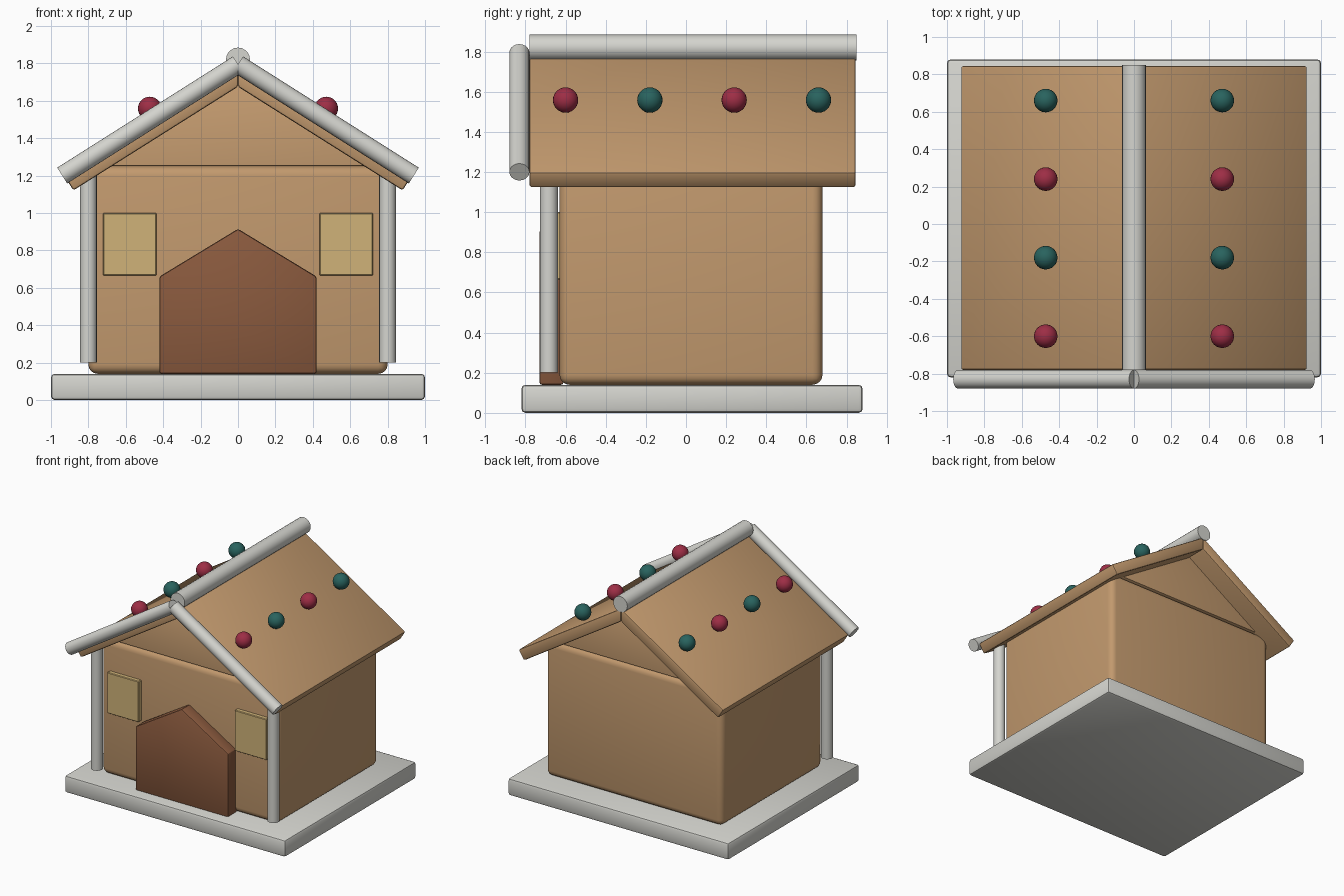
import bpy
import bmesh
from math import atan, cos, sin, pi
from mathutils import Vector

cube = bpy.data.objects.get("Cube")
if cube:
    bpy.data.objects.remove(cube, do_unlink=True)


def material(name, rgb):
    mat = bpy.data.materials.new(name)
    mat.use_nodes = True
    mat.diffuse_color = (*rgb, 1)
    mat.node_tree.nodes["Principled BSDF"].inputs["Base Color"].default_value = (*rgb, 1)
    return mat


GINGER = material("gingerbread", (0.54, 0.32, 0.155))
ICING = material("white icing", (0.66, 0.66, 0.62))
CHOCOLATE = material("chocolate brown", (0.25, 0.10, 0.047))
YELLOW = material("window yellow", (0.63, 0.45, 0.19))
RED = material("candy red", (0.34, 0.027, 0.06))
GREEN = material("candy green", (0.022, 0.125, 0.113))


def finish(obj, name, mat):
    obj.name = name
    obj.data.name = name
    obj.data.materials.append(mat)
    bpy.ops.object.select_all(action="DESELECT")
    obj.select_set(True)
    bpy.context.view_layer.objects.active = obj
    bpy.ops.object.shade_smooth_by_angle(angle=pi / 6)
    return obj


def prism(name, profile, y0, y1, mat, bevel, segments=2):
    """Extrude an xz outline from y0 to y1 and round its edges."""
    bm = bmesh.new()
    face = bm.faces.new([bm.verts.new((x, y0, z)) for x, z in profile])
    side = bmesh.ops.extrude_face_region(bm, geom=[face])["geom"]
    verts = [v for v in side if isinstance(v, bmesh.types.BMVert)]
    bmesh.ops.translate(bm, verts=verts, vec=(0, y1 - y0, 0))
    bmesh.ops.recalc_face_normals(bm, faces=bm.faces)
    bmesh.ops.bevel(bm, geom=bm.edges[:], offset=bevel, segments=segments,
                    profile=0.5, affect="EDGES")
    mesh = bpy.data.meshes.new(name)
    bm.to_mesh(mesh)
    bm.free()
    obj = bpy.data.objects.new(name, mesh)
    bpy.context.collection.objects.link(obj)
    return finish(obj, name, mat)


def box(name, x0, x1, y0, y1, z0, z1, mat, bevel, segments=2):
    outline = [(x0, z0), (x1, z0), (x1, z1), (x0, z1)]
    return prism(name, outline, y0, y1, mat, bevel, segments)


def rod(name, start, end, radius, mat):
    start, end = Vector(start), Vector(end)
    axis = end - start
    bpy.ops.mesh.primitive_cylinder_add(vertices=20, radius=radius, depth=axis.length,
                                        location=(start + end) / 2)
    obj = bpy.context.object
    obj.rotation_euler = axis.to_track_quat("Z", "Y").to_euler()
    return finish(obj, name, mat)


# Snowy ground slab and walls
box("base", -1, 1, -0.82, 0.88, 0, 0.14, ICING, 0.02)
box("walls", -0.8, 0.8, -0.63, 0.68, 0.14, 1.25, GINGER, 0.05, 4)

# Gable wall under the roof
prism("gable", [(-0.71, 1.25), (0.71, 1.25), (0, 1.70)], -0.625, 0.675, GINGER, 0.01)

# Pointed door
prism("door", [(-0.42, 0.14), (0.42, 0.14), (0.42, 0.66), (0, 0.915), (-0.42, 0.66)],
      -0.73, -0.61, CHOCOLATE, 0.012)

# Roof measurements: underside ridge height, pitch and thickness
RIDGE, SLOPE, THICK = 1.675, 0.63, 0.09
pitch = atan(SLOPE)
TOP = RIDGE + THICK / cos(pitch)
EAVE = 0.88
nx, nz = sin(pitch), cos(pitch)

# Parts mirrored on both sides
for side, s in (("left", 1), ("right", -1)):
    eave_z = RIDGE - EAVE * SLOPE
    outline = [(0, RIDGE), (s * EAVE, eave_z),
               (s * (EAVE + THICK * nx), eave_z + THICK * nz), (0, TOP)]
    prism(side + "_roof", outline, -0.78, 0.845, GINGER, 0.012)

    rod(side + "_roof_trim", (0, -0.83, 1.795), (s * 0.94, -0.83, 1.2), 0.05, ICING)
    rod(side + "_post", (s * 0.8, -0.683, 0.2), (s * 0.8, -0.683, 1.2), 0.045, ICING)

    xa, xb = sorted((s * 0.435, s * 0.722))
    box(side + "_window", xa, xb, -0.665, -0.62, 0.665, 1.0, YELLOW, 0.005, 1)

    # Candy balls resting on the roof
    radius = 0.063
    x = 0.472
    z = TOP - (x - radius * nx) * SLOPE + radius * nz
    for i in range(4):
        bpy.ops.mesh.primitive_uv_sphere_add(segments=24, ring_count=14, radius=radius,
                                             location=(s * x, -0.6 + 0.42 * i, z))
        finish(bpy.context.object, f"{side}_candy_{i + 1}", (RED, GREEN)[i % 2])

# Icing roll along the ridge
rod("ridge_roll", (0, -0.78, 1.82), (0, 0.85, 1.82), 0.064, ICING)
